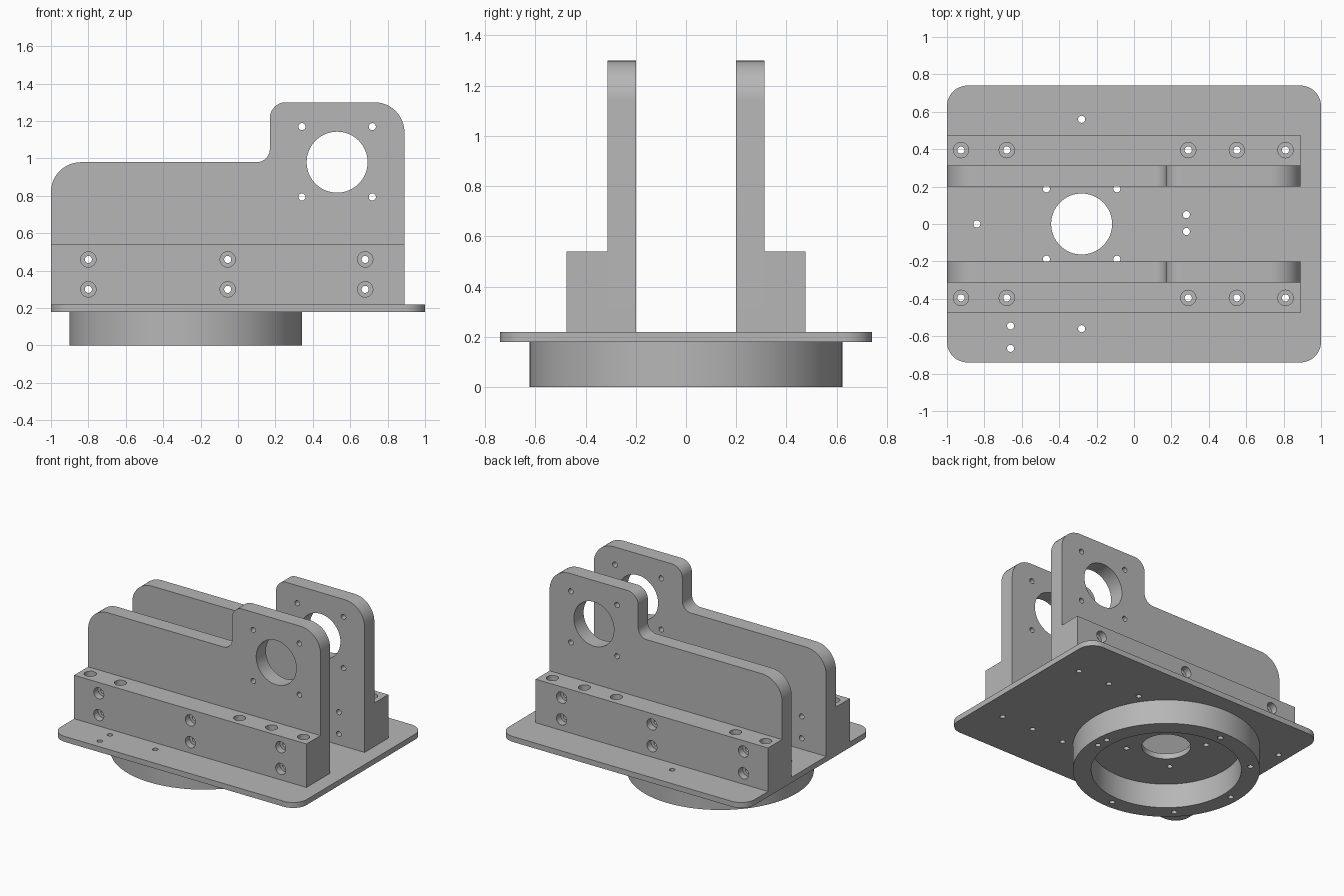
import bpy, bmesh, math
from mathutils import Matrix, Vector

cube = bpy.data.objects.get("Cube")
if cube:
    bpy.data.objects.remove(cube, do_unlink=True)

grey = bpy.data.materials.new("machined grey")
grey.use_nodes = True
COLOUR = (0.47, 0.47, 0.47, 1)
grey.diffuse_color = COLOUR
grey.node_tree.nodes["Principled BSDF"].inputs["Base Color"].default_value = COLOUR


def make_object(name, bm):
    bmesh.ops.recalc_face_normals(bm, faces=bm.faces)
    mesh = bpy.data.meshes.new(name)
    bm.to_mesh(mesh)
    bm.free()
    mesh.materials.append(grey)
    obj = bpy.data.objects.new(name, mesh)
    bpy.context.collection.objects.link(obj)
    return obj


def rounded(corners, steps=12):
    """Outline with (x, y, radius) corners; square corners have radius 0."""
    out = []
    for i, (x, y, r) in enumerate(corners):
        p = Vector((x, y))
        if r == 0:
            out.append(p)
            continue
        a = (Vector(corners[i - 1][:2]) - p).normalized()
        b = (Vector(corners[(i + 1) % len(corners)][:2]) - p).normalized()
        centre = p + (a + b) * r
        for k in range(steps + 1):
            t = k / steps * math.pi / 2
            out.append(centre - b * r * math.cos(t) - a * r * math.sin(t))
    return out


def prism(name, outline, place, direction):
    """Extrude a flat outline along a direction."""
    bm = bmesh.new()
    face = bm.faces.new([bm.verts.new(place(p.x, p.y)) for p in outline])
    ext = bmesh.ops.extrude_face_region(bm, geom=[face])
    moved = [v for v in ext["geom"] if isinstance(v, bmesh.types.BMVert)]
    bmesh.ops.translate(bm, verts=moved, vec=direction)
    return make_object(name, bm)


def cylinders(name, centres, radius, depth, axis="Z", segments=32):
    bm = bmesh.new()
    turn = Matrix.Rotation(math.pi / 2, 4, "X") if axis == "Y" else Matrix()
    for c in centres:
        bmesh.ops.create_cone(bm, cap_ends=True, segments=segments, radius1=radius,
                              radius2=radius, depth=depth,
                              matrix=Matrix.Translation(c) @ turn)
    return make_object(name, bm)


def drill(obj, *args, **kwargs):
    """Cut a group of round holes out of a part."""
    cutter = cylinders("hole_cutter", *args, **kwargs)
    cutter.hide_render = True
    mod = obj.modifiers.new("holes", "BOOLEAN")
    mod.operation, mod.solver, mod.object = "DIFFERENCE", "EXACT", cutter
    bpy.context.view_layer.objects.active = obj
    bpy.ops.object.modifier_apply(modifier=mod.name)
    bpy.data.objects.remove(cutter, do_unlink=True)


def finish(obj):
    bpy.ops.object.select_all(action="DESELECT")
    obj.select_set(True)
    bpy.context.view_layer.objects.active = obj
    bpy.ops.object.shade_smooth_by_angle(angle=math.radians(30))


# Shared sizes
HUB_X, PIN, BORE, BIG = -0.28, 0.019, 0.041, 0.163
PLATE_BOTTOM, PLATE_TOP = 0.18, 0.22
LEFT, RIGHT = -1.0, 0.89
INNER, STEP, OUTER = 0.2, 0.313, 0.475
RAIL_TOP, SCREW_Y = 0.54, 0.395
down_x = (-0.925, -0.68, 0.29, 0.55, 0.81)
side_holes = [(x, z) for x in (-0.8, -0.055, 0.68) for z in (0.3, 0.46)]
square = [(sx * 0.188, sy * 0.188) for sx in (-1, 1) for sy in (-1, 1)]
ring_pins = [(0.28, 0.05), (0.28, -0.04), (HUB_X, 0.56), (HUB_X, -0.56),
             (-0.84, 0), (-0.68, SCREW_Y), (-0.68, -SCREW_Y)]

# Base plate with centre opening and screw holes
plate = prism("base_plate",
              rounded([(-1, -0.74, 0.11), (1, -0.74, 0.11), (1, 0.74, 0.11), (-1, 0.74, 0.11)]),
              lambda x, y: (x, y, PLATE_BOTTOM), (0, 0, PLATE_TOP - PLATE_BOTTOM))
plate_pins = ring_pins + [(HUB_X + dx, dy) for dx, dy in square]
plate_pins += [(x, s * SCREW_Y) for x in down_x if x != -0.68 for s in (-1, 1)]
plate_pins += [(-0.66, -0.545), (-0.66, -0.665)]
drill(plate, [(HUB_X, 0, 0.2)], BIG, 0.3, segments=64)
drill(plate, [(x, y, 0.2) for x, y in plate_pins], PIN, 0.3)
finish(plate)

# Mounting ring under the plate
ring = cylinders("mounting_ring", [(HUB_X, 0, PLATE_BOTTOM / 2)], 0.622, PLATE_BOTTOM, segments=96)
drill(ring, [(HUB_X, 0, 0.1)], 0.5, 0.5, segments=96)
drill(ring, [(x, y, 0.1) for x, y in ring_pins], PIN, 0.5)
finish(ring)

# Upright side walls and their clamping rails, mirrored front and back
wall_outline = rounded([(LEFT, PLATE_TOP, 0), (RIGHT, PLATE_TOP, 0), (RIGHT, 1.3, 0.16),
                        (0.17, 1.3, 0.085), (0.17, 0.98, 0.07), (LEFT, 0.98, 0.16)])
rail_outline = rounded([(LEFT, PLATE_TOP, 0), (RIGHT, PLATE_TOP, 0),
                        (RIGHT, RAIL_TOP, 0), (LEFT, RAIL_TOP, 0)])
for s, side in ((-1, "front"), (1, "back")):
    wall = prism(side + "_wall", wall_outline,
                 lambda x, z: (x, s * INNER, z), (0, s * (STEP - INNER), 0))
    mid = s * (INNER + STEP) / 2
    drill(wall, [(0.53, mid, 0.98)], BIG, 0.4, axis="Y", segments=64)
    pins = [(0.53 + dx, mid, 0.982 + dz) for dx, dz in square]
    pins += [(x, mid, z) for x, z in side_holes]
    drill(wall, pins, PIN, 0.4, axis="Y")
    finish(wall)

    rail = prism(side + "_rail", rail_outline,
                 lambda x, z: (x, s * STEP, z), (0, s * (OUTER - STEP), 0))
    drill(rail, [(x, s * SCREW_Y, 0.38) for x in down_x], PIN, 0.6)
    drill(rail, [(x, s * SCREW_Y, RAIL_TOP) for x in down_x], BORE, 0.1)
    drill(rail, [(x, s * SCREW_Y, z) for x, z in side_holes], PIN, 0.4, axis="Y")
    drill(rail, [(x, s * OUTER, z) for x, z in side_holes], BORE, 0.1, axis="Y")
    finish(rail)
